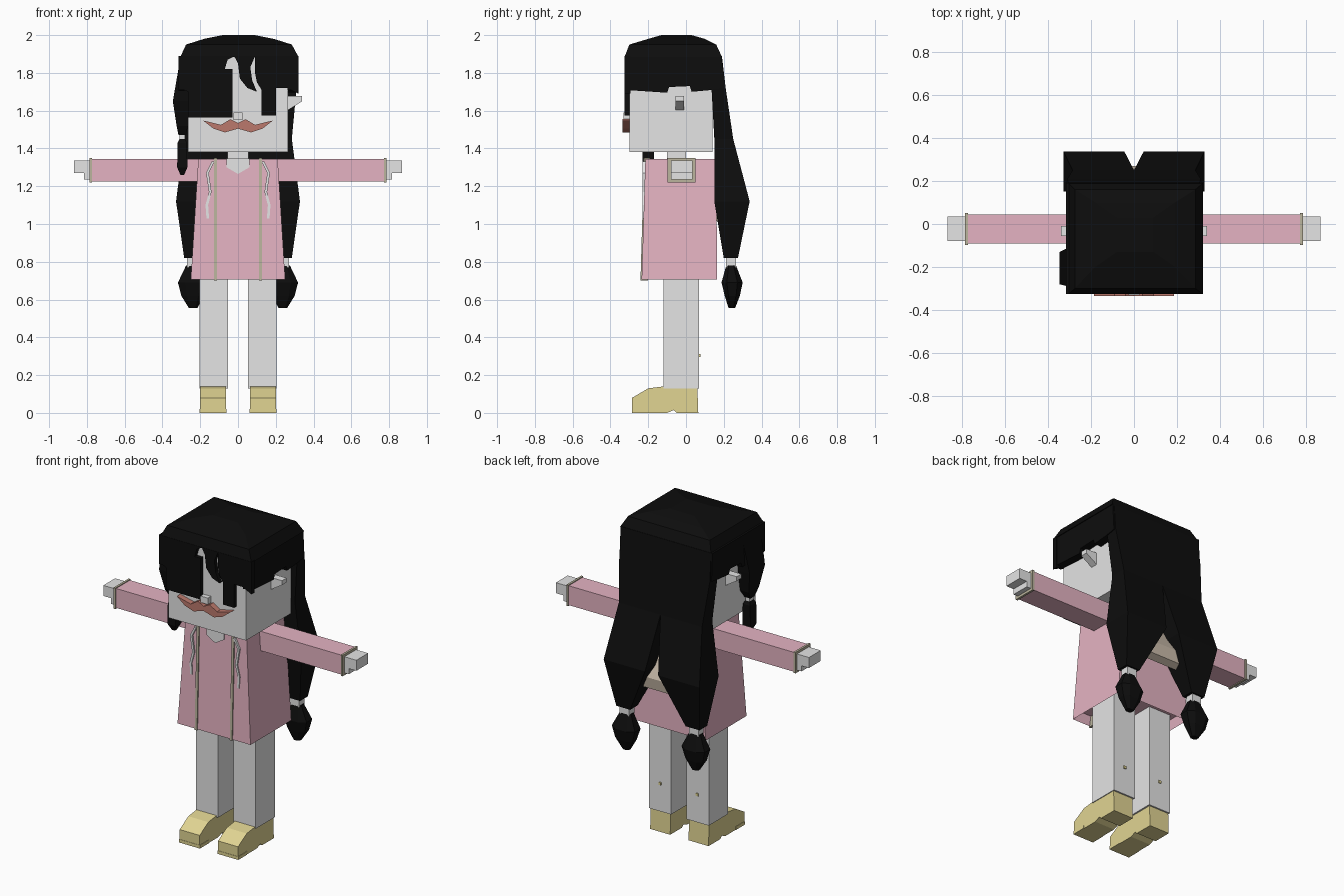
import bpy
import bmesh

if "Cube" in bpy.data.objects:
    bpy.data.objects.remove(bpy.data.objects["Cube"], do_unlink=True)


def material(name, colour):
    mat = bpy.data.materials.new(name)
    mat.use_nodes = True
    rgba = (*colour, 1)
    mat.diffuse_color = rgba
    mat.node_tree.nodes["Principled BSDF"].inputs["Base Color"].default_value = rgba
    return mat


skin = material("pale grey skin", (.78, .78, .78))
black = material("black hair", (.004, .004, .004))
pink = material("pink coat", (.78, .45, .54))
tan = material("tan boots", (.75, .66, .29))
trim = material("beige trim", (.5, .46, .34))
cream = material("warm cream hood", (.6, .51, .41))
red = material("brown red moustache", (.5, .19, .15))


def finish(name, bm, mat):
    """Turn a bmesh into a flat shaded object with one material."""
    bmesh.ops.recalc_face_normals(bm, faces=bm.faces)
    mesh = bpy.data.meshes.new(name)
    bm.to_mesh(mesh)
    bm.free()
    mesh.materials.append(mat)
    obj = bpy.data.objects.new(name, mesh)
    bpy.context.collection.objects.link(obj)
    return obj


def skin_rings(name, rings, mat):
    """Join a list of matching point rings and cap both ends."""
    bm = bmesh.new()
    loops = [[bm.verts.new(p) for p in ring] for ring in rings]
    for low, high in zip(loops, loops[1:]):
        for i in range(len(low)):
            j = (i + 1) % len(low)
            bm.faces.new((low[i], low[j], high[j], high[i]))
    bm.faces.new(loops[0])
    bm.faces.new(loops[-1])
    return finish(name, bm, mat)


def loft(name, sections, mat, side=1, cut=0):
    """Rectangles (z, x0, x1, y0, y1) joined up z; cut trims the corners."""
    rings = []
    for z, x0, x1, y0, y1 in sections:
        u, v = (x1 - x0) * cut, (y1 - y0) * cut
        if cut:
            ring = [(x0 + u, y0), (x1 - u, y0), (x1, y0 + v), (x1, y1 - v),
                    (x1 - u, y1), (x0 + u, y1), (x0, y1 - v), (x0, y0 + v)]
        else:
            ring = [(x0, y0), (x1, y0), (x1, y1), (x0, y1)]
        rings.append([(side * x, y, z) for x, y in ring])
    return skin_rings(name, rings, mat)


def box(name, x, y, z, mat, side=1):
    return loft(name, [(h, *x, *y) for h in z], mat, side)


def prism_y(name, outline, y, mat, side=1):
    """Extrude an x-z outline along y."""
    return skin_rings(name, [[(side * a, d, b) for a, b in outline] for d in y], mat)


def prism_x(name, outline, x, mat, side=1):
    """Extrude a y-z outline along x."""
    return skin_rings(name, [[(side * d, a, b) for a, b in outline] for d in x], mat)


# Head, neck and face
box("head", (-.265, .265), (-.3, .14), (1.38, 1.9), skin)
box("neck", (-.055, .055), (-.1, .0), (1.3, 1.4), skin)
box("nose", (-.025, .025), (-.33, -.29), (1.55, 1.59), skin)
half = [(.04, 1.555), (.09, 1.525), (.185, 1.548), (.13, 1.505), (.07, 1.485)]
whole = [(0, 1.535)] + half + [(0, 1.505)] + [(-x, z) for x, z in reversed(half)]
prism_y("moustache", whole, (-.335, -.295), red)

# Hair crown and fringe
loft("hair_crown", [(1.885, -.305, .32, -.325, .19), (1.95, -.275, .285, -.3, .16),
                    (1.98, -.18, .19, -.2, .1), (2, -.08, .09, -.13, .03)], black)
fringe = [(-.305, 1.89), (-.31, 1.72), (-.265, 1.7), (-.265, 1.565), (-.03, 1.565),
          (-.03, 1.82), (-.07, 1.82), (-.055, 1.87), (-.02, 1.888), (0, 1.85),
          (.01, 1.77), (.05, 1.72), (.1, 1.7), (.075, 1.76), (.065, 1.83),
          (.09, 1.888), (.09, 1.8), (.1, 1.75), (.125, 1.71), (.125, 1.575),
          (.2, 1.575), (.2, 1.72), (.26, 1.72), (.32, 1.69), (.32, 1.89)]
prism_y("fringe", fringe, (-.325, -.295), black)

# Single lock hanging beside the face
loft("side_lock", [(1.47, .275, .315, -.22, -.18), (1.52, .265, .325, -.25, -.15),
                   (1.65, .26, .345, -.28, -.13), (1.88, .26, .305, -.29, -.11)],
     black, -1)
box("side_lock_band", (.28, .31), (-.22, -.18), (1.45, 1.47), skin, -1)
loft("side_lock_tip", [(1.26, .285, .305, -.21, -.19), (1.3, .268, .322, -.23, -.17),
                       (1.43, .27, .32, -.23, -.17), (1.45, .28, .31, -.22, -.18)],
     black, -1)

flap = [(-.325, 1.71), (-.1, 1.695), (-.09, 1.725), (.02, 1.73), (.03, 1.7),
        (.14, 1.71), (.2, 1.72), (.19, 1.89), (-.325, 1.89)]
boot = [(-.285, 0), (-.285, .08), (-.2, .13), (-.12, .14), (.06, .14), (.065, 0),
        (-.05, 0), (-.065, .015), (-.1, 0)]
hand = [(.77, 1.235), (.815, 1.235), (.815, 1.27), (.867, 1.27), (.867, 1.335),
        (.77, 1.335)]
ear = [(.26, 1.6), (.34, 1.65), (.34, 1.677), (.26, 1.677)]
cord = [(.125, 1.33), (.155, 1.27), (.14, 1.17), (.158, 1.1), (.153, 1.03)]
cord_outline = cord + [(x + .014, z) for x, z in reversed(cord)]

for side, label in ((1, "left"), (-1, "right")):
    # Hair sides, long back hair and tied tips
    prism_x(label + "_hair_side", flap, (.262, .315), black, side)
    loft(label + "_back_hair", [
        (.82, .19, .285, .2, .275), (1.12, .045, .328, .15, .337),
        (1.45, 0, .285, .15, .25), (1.72, 0, .31, .135, .21),
        (1.89, 0, .305, .1, .19)], black, side)
    box(label + "_hair_band", (.205, .27), (.212, .265), (.77, .83), skin, side)
    loft(label + "_hair_tip", [
        (.555, .215, .26, .225, .26), (.62, .18, .3, .205, .285),
        (.69, .16, .318, .188, .3), (.78, .2, .275, .213, .265)],
        black, side, .25)
    prism_y(label + "_ear", ear, (-.055, -.01), skin, side)

    # Arms
    box(label + "_sleeve", (.19, .78), (-.09, .045), (1.225, 1.345), pink, side)
    box(label + "_cuff", (.772, .785), (-.097, .05), (1.22, 1.35), trim, side)
    prism_y(label + "_hand", hand, (-.08, .035), skin, side)

    # Legs and boots
    box(label + "_leg", (.053, .205), (-.12, .07), (.13, .8), skin, side)
    prism_x(label + "_boot", boot, (.063, .2), tan, side)
    box(label + "_boot_sole_rim", (.06, .203), (-.287, -.2), (.0, .02), tan, side)
    box(label + "_calf_stud", (.12, .136), (.068, .076), (.295, .311), tan, side)

    # Coat front trim and draw cords
    loft(label + "_coat_trim", [(.7, .112, .128, -.241, -.2),
                                (1.35, .112, .128, -.222, -.19)], trim, side)
    prism_y(label + "_draw_cord", cord_outline, (-.229, -.21), skin, side)

# Coat body with a hollow underside
coat = loft("coat", [(.705, -.25, .25, -.235, .165), (1.345, -.21, .21, -.215, .16)], pink)
bm = bmesh.new()
bm.from_mesh(coat.data)
base = min(bm.faces, key=lambda f: f.calc_center_median().z)
bmesh.ops.inset_region(bm, faces=[base], thickness=.015)
bmesh.ops.translate(bm, verts=base.verts, vec=(0, 0, .06))
bm.to_mesh(coat.data)
bm.free()

# Bare neckline and hood resting on the back
neckline = [(-.06, 1.347), (-.06, 1.3), (0, 1.265), (.06, 1.3), (.06, 1.347)]
prism_y("neckline", neckline, (-.224, -.2), skin)
hood = [(.15, 1.22), (.2, 1.2), (.27, 1.05), (.26, .98), (.22, .96), (.15, 1.03)]
prism_x("hood", hood, (-.13, .13), cream)
